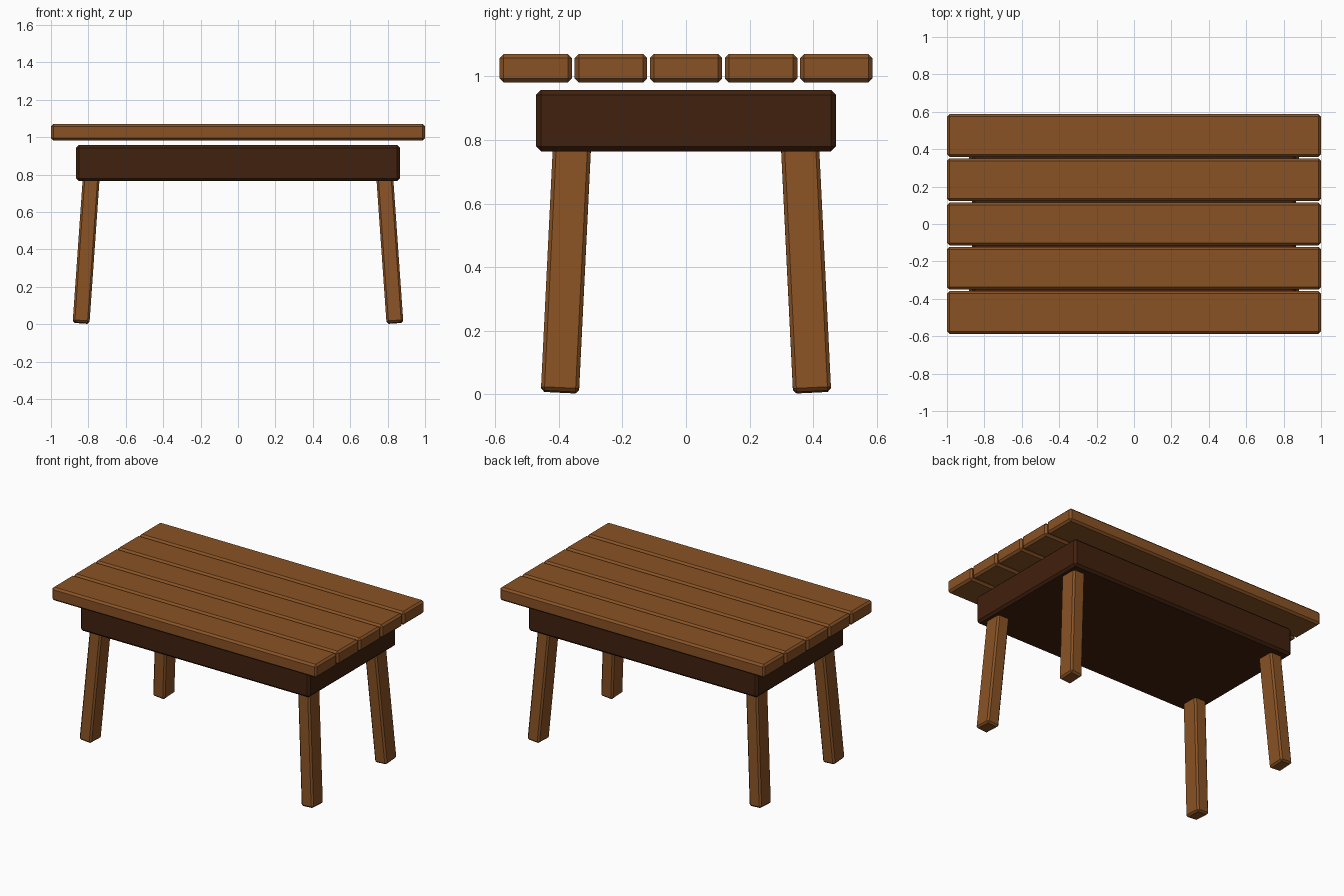
import bpy, bmesh, math
from mathutils import Vector, Matrix

if "Cube" in bpy.data.objects:
    bpy.data.objects.remove(bpy.data.objects["Cube"])


def material(name, rgb):
    m = bpy.data.materials.new(name)
    m.diffuse_color = (*rgb, 1.0)
    m.use_nodes = True
    m.node_tree.nodes["Principled BSDF"].inputs["Base Color"].default_value = m.diffuse_color
    return m


wood = material("warm brown wood", (0.25, 0.085, 0.018))
dark = material("dark brown wood", (0.053, 0.0150, 0.0043))


def beam(name, size, matrix, mat, bevel):
    """Box with single-segment chamfered edges."""
    bm = bmesh.new()
    bmesh.ops.create_cube(bm, size=1.0)
    bmesh.ops.scale(bm, vec=size, verts=bm.verts)
    bmesh.ops.bevel(bm, geom=bm.edges[:], offset=bevel, segments=1,
                    affect='EDGES', profile=0.5)
    bm.transform(matrix)
    bmesh.ops.recalc_face_normals(bm, faces=bm.faces)
    mesh = bpy.data.meshes.new(name)
    bm.to_mesh(mesh)
    bm.free()
    mesh.materials.append(mat)
    ob = bpy.data.objects.new(name, mesh)
    bpy.context.collection.objects.link(ob)
    return ob


# Five table top planks with narrow gaps
for i in range(5):
    y = (i - 2) * 0.2365
    beam(f"plank_{i + 1}", (2.0, 0.228, 0.09),
         Matrix.Translation((0, y, 1.026)), wood, 0.013)

# Solid apron block under the planks
beam("apron", (1.732, 0.944, 0.193), Matrix.Translation((0, 0, 0.861)), dark, 0.015)

# Four splayed legs, tilted about the centre of the foot
LENGTH = 0.80
for sx, side in ((-1, "left"), (1, "right")):
    for sy, end in ((-1, "front"), (1, "back")):
        tilt = (Matrix.Rotation(math.radians(-4) * sx, 4, 'Y') @
                Matrix.Rotation(math.radians(2.8) * sy, 4, 'X'))
        m = (Matrix.Translation((sx * 0.839, sy * 0.397, 0.0065)) @ tilt @
             Matrix.Translation((0, 0, LENGTH / 2)))
        beam(f"{end}_{side}_leg", (0.09, 0.12, LENGTH), m, wood, 0.011)
